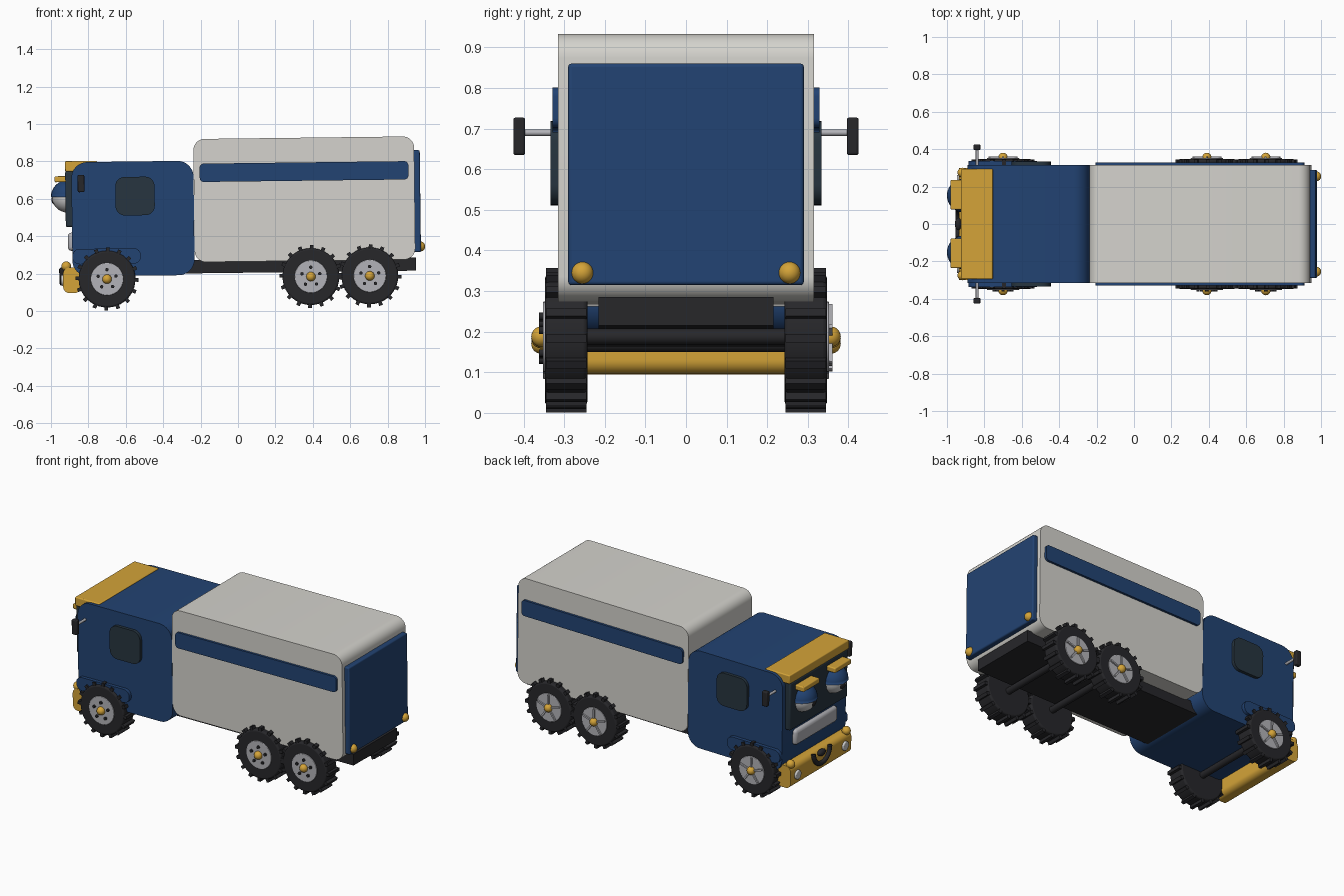
import bpy, bmesh, math
from mathutils import Matrix

if "Cube" in bpy.data.objects:
    bpy.data.objects.remove(bpy.data.objects["Cube"])

def material(name, r, g, b):
    m = bpy.data.materials.new(name)
    m.diffuse_color = (r, g, b, 1)
    m.use_nodes = True
    m.node_tree.nodes["Principled BSDF"].inputs["Base Color"].default_value = m.diffuse_color
    return m

BLUE = material("blue", 0.016, 0.056, 0.17)
YELLOW = material("yellow", 0.66, 0.37, 0.04)
CREAM = material("cream", 0.66, 0.65, 0.61)
DARK = material("dark", 0.02, 0.02, 0.023)
GLASS = material("glass", 0.02, 0.035, 0.05)
METAL = material("metal", 0.45, 0.45, 0.48)
WHITE = material("white", 0.8, 0.8, 0.8)

def finish(ob, name, mat, bevel=0):
    ob.name = name
    ob.data.materials.append(mat)
    bpy.context.view_layer.objects.active = ob
    ob.select_set(True)
    bpy.ops.object.shade_smooth_by_angle(angle=math.radians(35))
    ob.select_set(False)
    if bevel:
        b = ob.modifiers.new("bevel", 'BEVEL')
        b.width, b.segments = bevel, 3
    return ob

def from_bmesh(bm, name, mat, bevel=0):
    bmesh.ops.recalc_face_normals(bm, faces=bm.faces)
    me = bpy.data.meshes.new(name)
    bm.to_mesh(me)
    bm.free()
    ob = bpy.data.objects.new(name, me)
    bpy.context.collection.objects.link(ob)
    bpy.ops.object.select_all(action='DESELECT')
    return finish(ob, name, mat, bevel)

def box(name, x, y, z, mat, bevel=0):
    """Box from (min, max) ranges."""
    bm = bmesh.new()
    bmesh.ops.create_cube(bm, size=1)
    for v in bm.verts:
        v.co = [(r[0] + r[1]) / 2 + c * (r[1] - r[0]) for r, c in zip((x, y, z), v.co)]
    return from_bmesh(bm, name, mat, bevel)

def slab(name, x, y, z, r, mat, bevel=0):
    """Rounded rectangle in xz, extruded along y."""
    bm = bmesh.new()
    verts = []
    corners = [(x[1] - r, z[1] - r), (x[0] + r, z[1] - r), (x[0] + r, z[0] + r), (x[1] - r, z[0] + r)]
    for k, (cx, cz) in enumerate(corners):
        for i in range(9):
            a = (k + i / 8) * math.pi / 2
            verts.append(bm.verts.new((cx + r * math.cos(a), y[0], cz + r * math.sin(a))))
    f = bm.faces.new(verts)
    ext = bmesh.ops.extrude_face_region(bm, geom=[f])
    for v in ext["geom"]:
        if isinstance(v, bmesh.types.BMVert):
            v.co.y = y[1]
    return from_bmesh(bm, name, mat, bevel)

def cyl(name, loc, r, depth, mat, axis='Y', bevel=0, n=32):
    rot = (math.pi / 2, 0, 0) if axis == 'Y' else (0, math.pi / 2, 0)
    bpy.ops.mesh.primitive_cylinder_add(vertices=n, radius=r, depth=depth, location=loc, rotation=rot)
    return finish(bpy.context.object, name, mat, bevel)

def ball(name, loc, r, mat, scale=(1, 1, 1)):
    bpy.ops.mesh.primitive_uv_sphere_add(segments=24, ring_count=16, radius=r, location=loc)
    bpy.context.object.scale = scale
    return finish(bpy.context.object, name, mat)

def cut_half(ob, keep):
    """Keep only the half of a mesh on one side of local z = 0."""
    bm = bmesh.new()
    bm.from_mesh(ob.data)
    cut = bmesh.ops.bisect_plane(bm, geom=bm.verts[:] + bm.edges[:] + bm.faces[:], plane_co=(0, 0, 0),
                                 plane_no=(0, 0, keep), clear_inner=True)
    bmesh.ops.holes_fill(bm, edges=[e for e in bm.edges if e.is_boundary])
    bm.to_mesh(ob.data)
    bm.free()

# Main bodies
slab("cargo_box", (-0.228, 0.952), (-0.315, 0.315), (0.264, 0.922), 0.06, CREAM)
slab("cab", (-0.882, -0.229), (-0.315, 0.315), (0.195, 0.806), 0.085, BLUE)
box("chassis", (-0.4, 0.954), (-0.215, 0.215), (0.204, 0.274), DARK)
box("rear_door", (0.945, 0.982), (-0.29, 0.29), (0.303, 0.848), BLUE, 0.008)

# Cab front
box("roof_visor", (-0.915, -0.745), (-0.295, 0.295), (0.757, 0.812), YELLOW, 0.006)
box("windscreen", (-0.915, -0.86), (-0.285, 0.285), (0.46, 0.76), GLASS, 0.01)
box("grille", (-0.905, -0.86), (-0.21, 0.21), (0.332, 0.43), METAL, 0.02)
slab("bumper", (-0.933, -0.838), (-0.3, 0.3), (0.106, 0.244), 0.035, YELLOW)

# Smile and nose on the bumper
bpy.ops.mesh.primitive_torus_add(major_radius=0.08, minor_radius=0.014, major_segments=40,
                                 minor_segments=12, location=(-0.938, 0, 0.24))
smile = finish(bpy.context.object, "smile", DARK)
smile.data.transform(Matrix.Rotation(math.pi / 2, 4, 'Y'))
cut_half(smile, -1)
ball("nose", (-0.937, 0, 0.225), 0.026, DARK, (0.7, 1.3, 0.8))

# Parts repeated on each side
for s, side in ((-1, "right"), (1, "left")):
    def ys(a, b):
        return (min(s * a, s * b), max(s * a, s * b))
    slab(f"stripe_{side}", (-0.196, 0.92), ys(0.3, 0.329), (0.692, 0.79), 0.022, BLUE)
    slab(f"window_{side}", (-0.648, -0.438), ys(0.3, 0.334), (0.518, 0.724), 0.05, GLASS)
    slab(f"fender_{side}", (-0.882, -0.515), ys(0.3, 0.336), (0.26, 0.342), 0.038, BLUE)
    cyl(f"mirror_arm_{side}", (-0.83, s * 0.355, 0.7), 0.008, 0.09, METAL, n=12)
    box(f"mirror_{side}", (-0.849, -0.813), ys(0.396, 0.425), (0.645, 0.737), DARK, 0.006)
    ball(f"tail_light_{side}", (0.978, s * 0.255, 0.333), 0.027, YELLOW)
    ball(f"indicator_{side}", (-0.915, s * 0.275, 0.25), 0.026, YELLOW)
    cyl(f"headlight_{side}", (-0.93, s * 0.235, 0.175), 0.028, 0.03, WHITE, 'X', 0.005)
    # Eyes with lids, pupils and brows
    eye = (-0.903, s * 0.152, 0.621)
    ball(f"eye_{side}", eye, 0.084, WHITE)
    ball(f"pupil_{side}", (-0.966, s * 0.145, 0.607), 0.03, DARK, (0.8, 1, 1))
    lid = ball(f"eyelid_{side}", eye, 0.09, BLUE)
    cut_half(lid, 1)
    box(f"brow_{side}", (-0.972, -0.905), ys(0.077, 0.235), (0.7, 0.732), YELLOW, 0.006)

# Wheels
def wheel(x, s, label):
    z, y = 0.179, s * 0.295
    cyl(f"tyre_{label}", (x, y, z), 0.152, 0.105, DARK, bevel=0.01, n=40)
    bm = bmesh.new()
    for i in range(16):
        m = (Matrix.Translation((x, y, z)) @ Matrix.Rotation((i + 0.1) * math.tau / 16, 4, 'Y')
             @ Matrix.Translation((0, 0, 0.157)) @ Matrix.Diagonal((0.02, 0.1, 0.024, 1)))
        bmesh.ops.create_cube(bm, size=1, matrix=m)
    from_bmesh(bm, f"tread_{label}", DARK)
    cyl(f"rim_{label}", (x, s * 0.33, z), 0.087, 0.044, METAL, bevel=0.003)
    bm = bmesh.new()
    for i in range(5):
        turn = Matrix.Translation((x, s * 0.354, z)) @ Matrix.Rotation(i * math.tau / 5, 4, 'Y')
        if s < 0:
            m = turn @ Matrix.Translation((0, 0, 0.05)) @ Matrix.Rotation(math.pi / 2, 4, 'X')
            bmesh.ops.create_cone(bm, cap_ends=True, segments=12, radius1=0.009, radius2=0.009,
                                  depth=0.016, matrix=m)
        else:
            m = turn @ Matrix.Translation((0, 0, 0.042)) @ Matrix.Diagonal((0.01, 0.014, 0.076, 1))
            bmesh.ops.create_cube(bm, size=1, matrix=m)
    from_bmesh(bm, f"{'bolts' if s < 0 else 'spokes'}_{label}", DARK if s < 0 else METAL)
    ball(f"hub_{label}", (x, s * 0.356, z), 0.025, YELLOW)

for x, pos in ((-0.698, "front"), (0.392, "middle"), (0.707, "rear")):
    for s, side in ((-1, "right"), (1, "left")):
        wheel(x, s, f"{pos}_{side}")
    cyl(f"axle_{pos}", (x, 0, 0.179), 0.02, 0.56, DARK, n=16)

# The whole truck leans slightly nose-down
bpy.context.view_layer.update()
lean = Matrix.Rotation(-0.0122, 4, 'Y')
for ob in list(bpy.context.scene.objects):
    ob.matrix_world = lean @ ob.matrix_world
